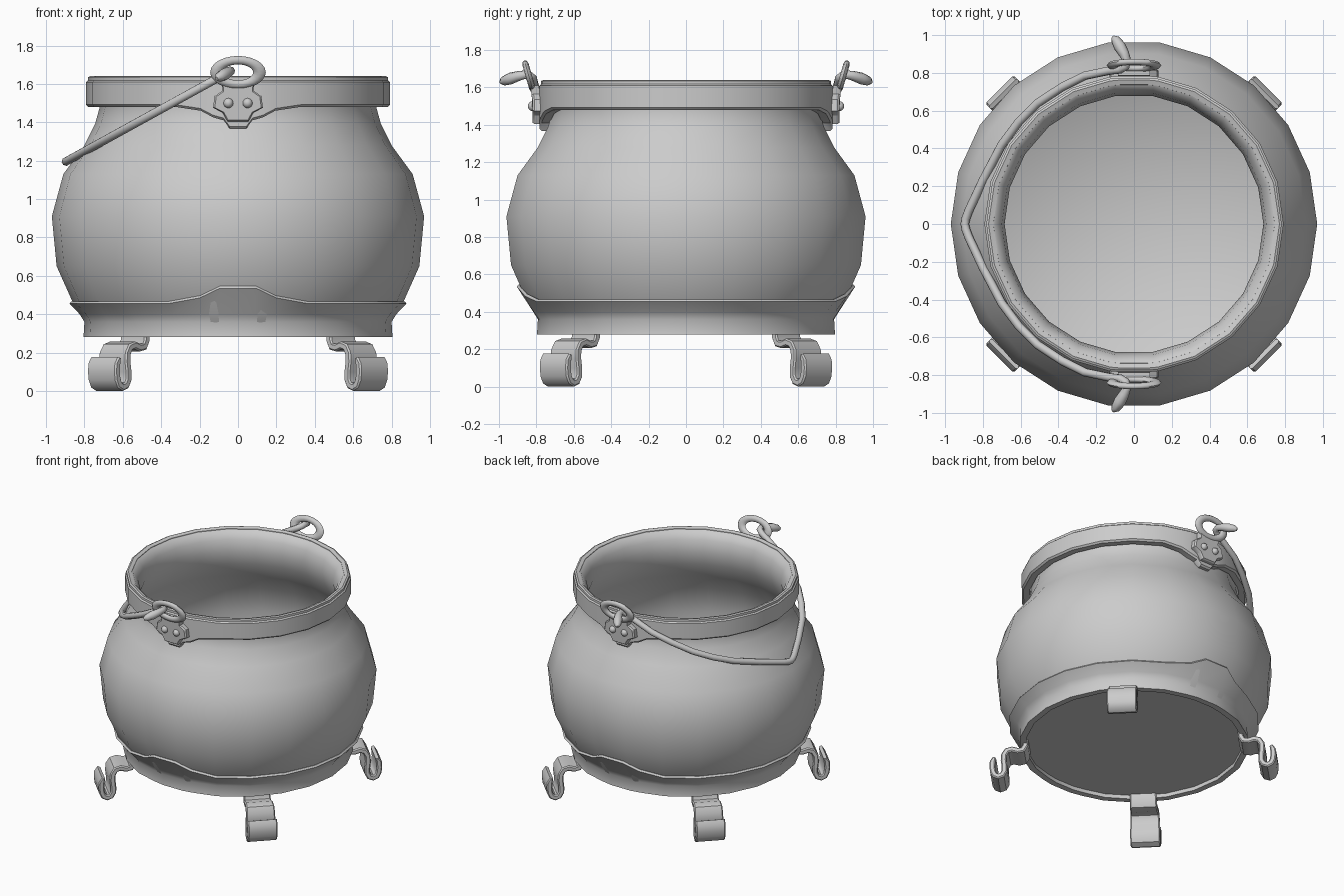
import bpy, bmesh
from math import pi, sin, cos, radians
from mathutils import Matrix, Vector

if "Cube" in bpy.data.objects:
    bpy.data.objects.remove(bpy.data.objects["Cube"])

SIDES = 22
STEP = 2 * pi / SIDES


def finish(name, bm, angle=40):
    bmesh.ops.recalc_face_normals(bm, faces=bm.faces)
    me = bpy.data.meshes.new(name)
    bm.to_mesh(me)
    bm.free()
    ob = bpy.data.objects.new(name, me)
    bpy.context.collection.objects.link(ob)
    bpy.ops.object.select_all(action='DESELECT')
    ob.select_set(True)
    bpy.context.view_layer.objects.active = ob
    bpy.ops.object.shade_smooth_by_angle(angle=radians(angle))
    return ob


def loft(name, rings, cyclic=True, closed_ring=True, mat=None, angle=40):
    """Bridge successive rings of points into a surface."""
    bm = bmesh.new()
    vs = [[bm.verts.new(p) for p in r] for r in rings]
    n, m = len(vs), len(vs[0])
    for i in range(n if cyclic else n - 1):
        a, b = vs[i], vs[(i + 1) % n]
        for j in range(m if closed_ring else m - 1):
            k = (j + 1) % m
            bm.faces.new((a[j], a[k], b[k], b[j]))
    if not cyclic:
        bm.faces.new(vs[0])
        bm.faces.new(vs[-1])
    bmesh.ops.remove_doubles(bm, verts=bm.verts, dist=1e-5)
    if mat:
        bm.transform(mat)
    return finish(name, bm, angle)


def poly_scale(t):
    """Keeps extra points on the straight sides of the 22-gon."""
    return cos(STEP / 2) / cos(t % STEP - STEP / 2)


def around(t, r, z):
    r *= poly_scale(t)
    return (r * cos(t), r * sin(t), z)


def interp(x, table):
    for (x0, y0), (x1, y1) in zip(table, table[1:]):
        if x <= x1:
            return y0 + (y1 - y0) * (x - x0) / (x1 - x0)
    return table[-1][1]


def band_angles(extra):
    """Angles measured from front/back, with extra points near each tab."""
    half = extra + [STEP * 1.5, STEP * 2.5, STEP * 3.5, STEP * 4.5]
    quarter = sorted(half)
    out = []
    for c in (pi / 2, -pi / 2):
        offs = [-a for a in reversed(quarter)] + quarter + [pi / 2]
        out += [(c - o, abs(o)) for o in reversed(offs)]
    return out


# Pot body: outer wall, flared lip, inner wall and floor
body = [(0, .31), (.765, .31), (.86, .46), (.945, .65), (.97, .91), (.91, 1.13),
        (.80, 1.28), (.745, 1.39), (.72, 1.48), (.75, 1.60), (.75, 1.63), (.735, 1.625),
        (.70, 1.57), (.685, 1.48), (.705, 1.38), (.765, 1.26), (.87, 1.12),
        (.93, .91), (.905, .66), (.82, .47), (.7, .37), (0, .35)]
loft("pot_body", [[around(i * STEP, r, z) for r, z in body] for i in range(SIDES)],
     closed_ring=False, angle=50)

# Rim band with a hanging tab at front and back
tab = [(0, 1.367), (3.2, 1.367), (5.5, 1.41), (9.5, 1.425), (14.5, 1.46), (24.5, 1.48), (90, 1.48)]
rings = []
for t, o in band_angles([radians(a) for a in (3.2, 5.5, 9.5, 14.5)]):
    zb = interp(o * 180 / pi, tab)
    prof = [(.78, zb), (.792, zb + .012), (.792, 1.61), (.782, 1.618), (.782, 1.635),
            (.77, 1.64), (.745, 1.632), (.735, 1.50), (.735, zb)]
    rings.append([around(t, r, z) for r, z in prof])
loft("rim_band", rings, angle=35)

# Base band, flared, with raised peaks at front and back
peak = [(0, .08), (6, .08), (13, .03), (24.5, 0), (90, 0)]
rings = []
for t, o in band_angles([radians(a) for a in (6, 13)]):
    h = interp(o * 180 / pi, peak)
    k = h * .45
    prof = [(.76, .28), (.805, .28), (.80, .36), (.825, .40), (.878 + k, .455 + h),
            (.868 + k, .467 + h), (.84 + k, .46 + h), (.765, .36)]
    rings.append([around(t, r, z) for r, z in prof])
loft("base_band", rings, angle=40)

# Scrolled strap legs on the diagonals
path = [(.755, .32), (.757, .265), (.775, .232), (.81, .226), (.85, .238), (.885, .228),
        (.905, .195), (.908, .15), (.902, .10), (.902, .06), (.918, .03), (.945, .02),
        (.97, .032), (.983, .06), (.988, .10), (.985, .14), (.972, .172)]
pts = [Vector(p) for p in path]
rings = []
for i, p in enumerate(pts):
    d = (pts[min(i + 1, len(pts) - 1)] - pts[max(i - 1, 0)]).normalized()
    nrm = Vector((-d.y, d.x))
    th = .02 if i < len(pts) - 1 else .012
    w = .092 + .013 * min(1, i / 8)
    c = .008
    sec = [(-w, -th + c), (-w + c, -th), (w - c, -th), (w, -th + c),
           (w, th - c), (w - c, th), (-w + c, th), (-w, th - c)]
    rings.append([(p.x + nrm.x * n, y, p.y + nrm.y * n) for y, n in sec])
for i in range(4):
    loft(f"leg_{i + 1}", rings, cyclic=False, mat=Matrix.Rotation(pi / 4 + i * pi / 2, 4, 'Z'))

# Handle mounts: tilted oval ring, shaped plate and two rivets, front and back
half = [(.085, 1.61), (.08, 1.565), (.122, 1.535), (.13, 1.475), (.08, 1.45), (.055, 1.405)]
outline = half + [(-x, z) for x, z in reversed(half)]
for side, ang in (("front", 0), ("back", pi)):
    rot = Matrix.Rotation(ang, 4, 'Z')
    rings = []
    for i in range(24):
        a = i * 2 * pi / 24
        ring = []
        for j in range(8):
            b = j * pi / 4
            ring.append(((.112 + .033 * cos(b)) * cos(a),
                         (.066 + .023 * cos(b)) * sin(a), .017 * sin(b)))
        rings.append(ring)
    loft(f"{side}_handle_ring", rings, angle=60,
         mat=rot @ Matrix.Translation((0, -.84, 1.66)) @ Matrix.Rotation(radians(106), 4, 'X'))
    layers = [(1, -.775), (1, -.81), (.93, -.82)]
    loft(f"{side}_handle_plate",
         [[(x * s, y - max(0, z - 1.53) * .15, 1.5 + (z - 1.5) * s) for x, z in outline]
          for s, y in layers],
         cyclic=False, mat=rot, angle=30)
    for name, x in (("left", -.05), ("right", .05)):
        bm = bmesh.new()
        bmesh.ops.create_uvsphere(bm, u_segments=12, v_segments=8, radius=.026,
                                  matrix=rot @ Matrix.Translation((x, -.82, 1.5)))
        finish(f"{side}_{name}_rivet", bm, 60)

# Bail handle resting toward -x, hooked through both rings
hook = [(-.112, .99, .45), (-.098, .975, 1.1), (-.075, .94, 1.4), (-.052, .90, 1.2),
        (-.038, .865, 1), (-.045, .835, 1), (-.075, .818, 1), (-.13, .812, 1),
        (-.26, .785, 1), (-.38, .725, 1), (-.51, .64, 1), (-.61, .54, 1), (-.70, .42, 1),
        (-.80, .23, 1), (-.875, .07, 1), (-.89, .03, 1)]
bail = hook + [(-.896, 0, 1)] + [(x, -y, r) for x, y, r in reversed(hook)]
cu = bpy.data.curves.new("bail_handle", 'CURVE')
cu.dimensions = '3D'
cu.bevel_depth = .023
cu.bevel_resolution = 2
cu.use_fill_caps = True
sp = cu.splines.new('POLY')
sp.points.add(len(bail) - 1)
for p, (x, y, r) in zip(sp.points, bail):
    p.co = (x, y, 1.672 + .55 * (x + .03), 1)
    p.radius = r
ob = bpy.data.objects.new("bail_handle", cu)
bpy.context.collection.objects.link(ob)
bpy.ops.object.select_all(action='DESELECT')
ob.select_set(True)
bpy.context.view_layer.objects.active = ob
bpy.ops.object.convert(target='MESH')
bpy.ops.object.shade_smooth_by_angle(angle=radians(60))
